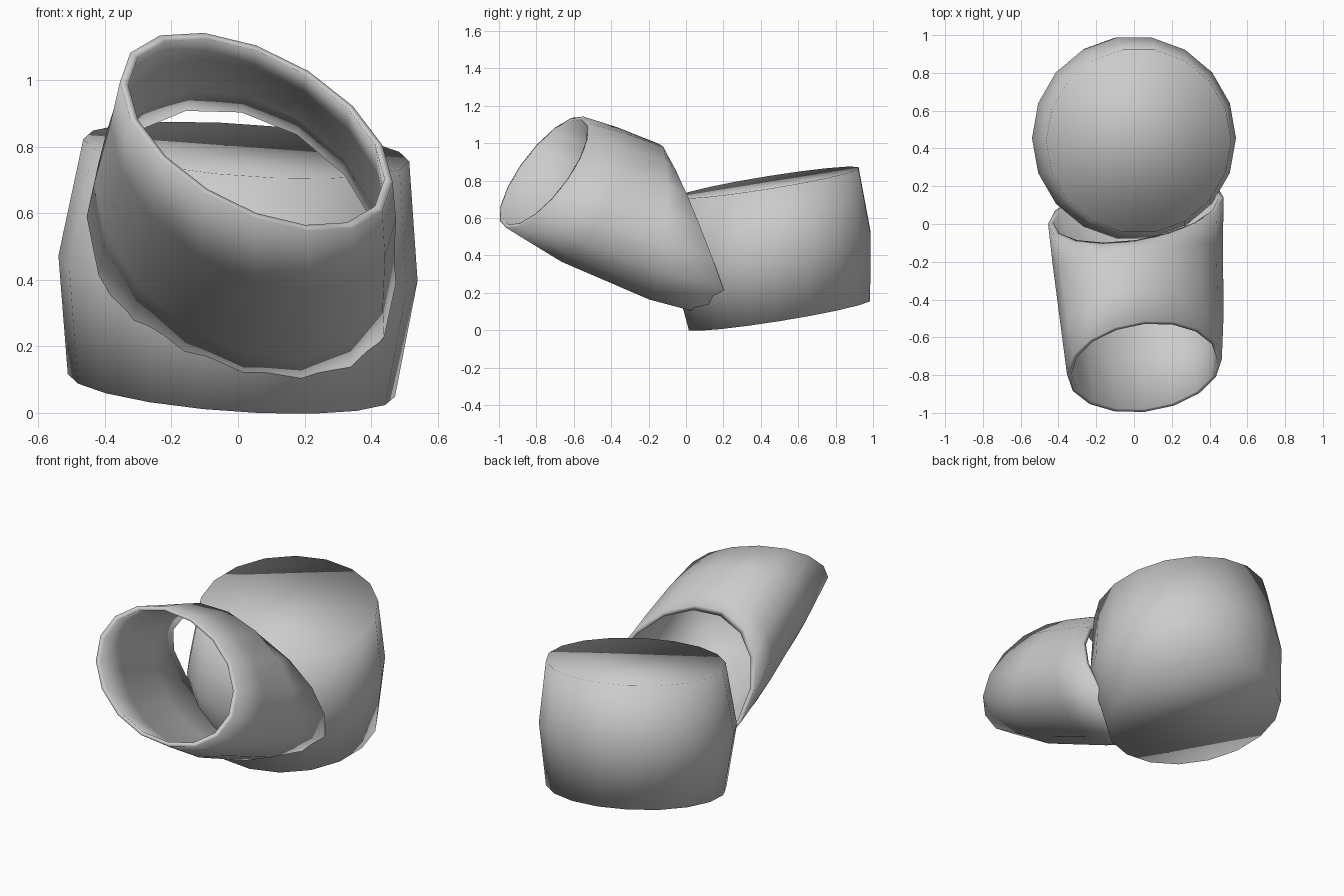
import bpy, bmesh, math
from mathutils import Vector

if "Cube" in bpy.data.objects:
    bpy.data.objects.remove(bpy.data.objects["Cube"])


def make_object(name, bm):
    bmesh.ops.recalc_face_normals(bm, faces=bm.faces)
    for f in bm.faces:
        f.smooth = True
    mesh = bpy.data.meshes.new(name)
    bm.to_mesh(mesh)
    bm.free()
    obj = bpy.data.objects.new(name, mesh)
    bpy.context.collection.objects.link(obj)
    return obj


def add_ring(bm, centre, a, b, sides, scale=1.0):
    """Ellipse of vertices from a centre and two half axes."""
    c, a, b = Vector(centre), Vector(a) * scale, Vector(b) * scale
    return [bm.verts.new(c + a * math.cos(t) + b * math.sin(t))
            for t in (2 * math.pi * i / sides for i in range(sides))]


def bridge(bm, r0, r1):
    n = len(r0)
    for i in range(n):
        j = (i + 1) % n
        bm.faces.new((r0[i], r0[j], r1[j], r1[i]))


# Closed, slightly bulging and tilted barrel
bm = bmesh.new()
levels = [((-0.02, 0.50, 0.083), 0.492),
          ((0.0, 0.455, 0.435), 0.540),
          ((0.025, 0.44, 0.79), 0.490)]
rings = [add_ring(bm, c, (r, 0, -0.07 * r), (0, r, 0.16 * r), 18)
         for c, r in levels]
for r0, r1 in zip(rings, rings[1:]):
    bridge(bm, r0, r1)
bm.faces.new(rings[0])
bm.faces.new(rings[-1])
make_object("barrel_body", bm)

# Open slanted spout: outer skin forward to back, inner skin returning
bm = bmesh.new()
sections = [
    ((0.055, -0.755, 0.845), (0.41, 0.04, -0.15), (0, 0.24, 0.26)),
    ((0.045, -0.515, 0.725), (0.43, 0.05, -0.14), (0, 0.185, 0.33)),
    ((0.02, -0.17, 0.58), (0.45, 0.05, -0.12), (0, 0.05, 0.40)),
    ((0.01, 0.07, 0.49), (0.465, 0.07, -0.10), (0, -0.165, 0.44)),
]
outer = [add_ring(bm, *s, 16) for s in sections]
inner = [add_ring(bm, *s, 16, 0.94) for s in sections]
loop = outer + inner[::-1]
for i, ring in enumerate(loop):
    bridge(bm, ring, loop[(i + 1) % len(loop)])
make_object("open_spout", bm)
